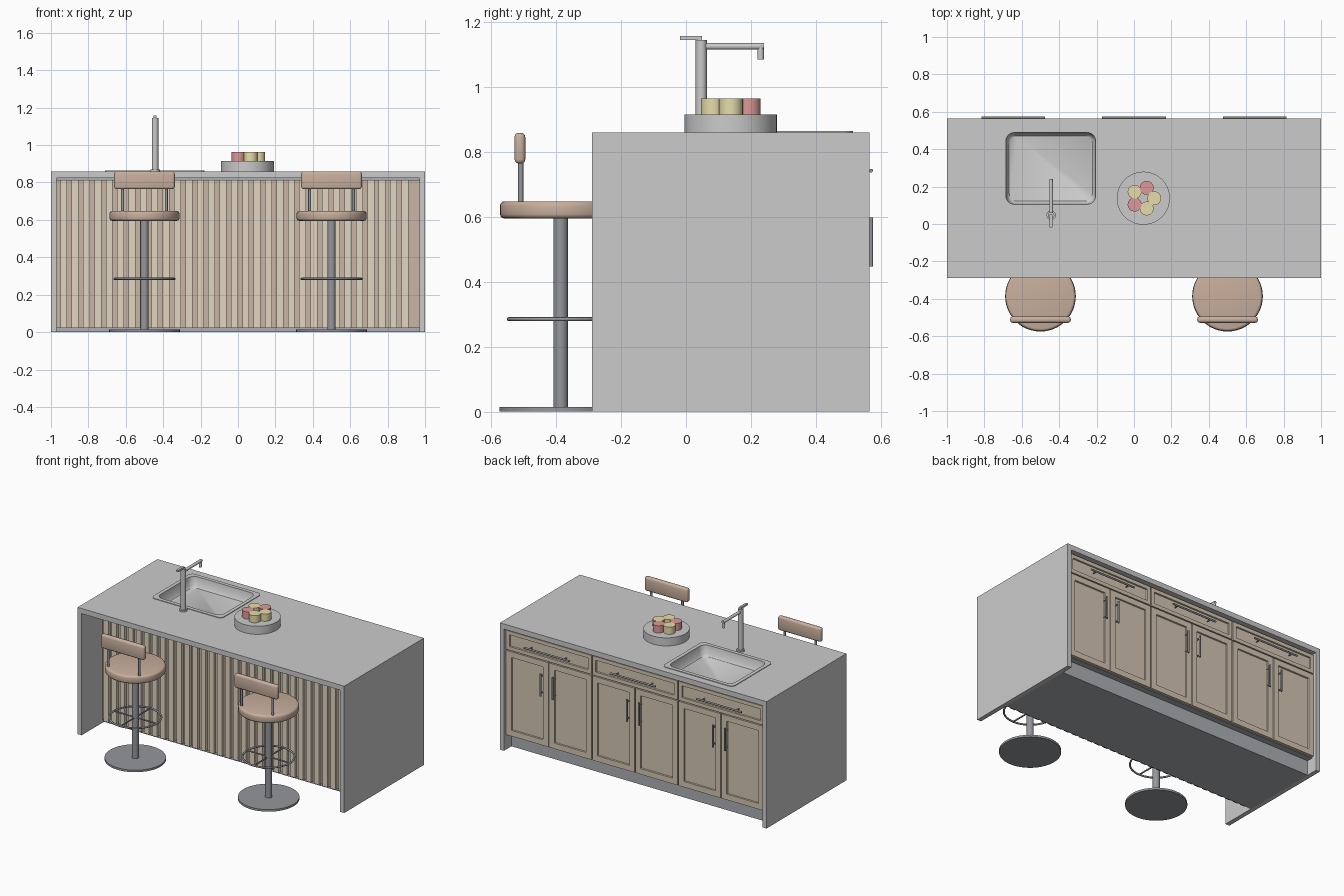
import bpy, bmesh, math
from mathutils import Vector, Matrix

if "Cube" in bpy.data.objects:
    bpy.data.objects.remove(bpy.data.objects["Cube"])


def material(name, r, g, b):
    m = bpy.data.materials.new(name)
    m.diffuse_color = (r, g, b, 1)
    m.use_nodes = True
    m.node_tree.nodes["Principled BSDF"].inputs["Base Color"].default_value = m.diffuse_color
    return m


STONE = material("stone", 0.78, 0.77, 0.75)
STEEL = material("steel", 0.6, 0.6, 0.6)
DARK = material("dark_metal", 0.3, 0.31, 0.33)
PLINTH = material("plinth_grey", 0.42, 0.43, 0.45)
CABINET = material("cabinet_wood", 0.66, 0.57, 0.45)
SLAT = material("slat_wood", 0.76, 0.67, 0.54)
PANEL = material("panel_wood", 0.58, 0.47, 0.38)
LEATHER = material("leather", 0.58, 0.43, 0.34)
RED = material("red_fruit", 0.72, 0.32, 0.32)
YELLOW = material("yellow_fruit", 0.8, 0.72, 0.4)


def finish(name, bm, mat, smooth=False):
    bmesh.ops.recalc_face_normals(bm, faces=bm.faces)
    me = bpy.data.meshes.new(name)
    bm.to_mesh(me)
    bm.free()
    ob = bpy.data.objects.new(name, me)
    bpy.context.collection.objects.link(ob)
    if mat:
        me.materials.append(mat)
    if smooth:
        bpy.ops.object.select_all(action='DESELECT')
        ob.select_set(True)
        bpy.context.view_layer.objects.active = ob
        bpy.ops.object.shade_smooth_by_angle(angle=math.radians(40))
    return ob


def box(name, x, y, z, mat, bevel=0):
    """x, y, z are (low, high) pairs"""
    bm = bmesh.new()
    mid = Vector([(a + b) / 2 for a, b in (x, y, z)])
    size = [b - a for a, b in (x, y, z)]
    bmesh.ops.create_cube(bm, size=1, matrix=Matrix.Translation(mid) @ Matrix.Diagonal((*size, 1)))
    if bevel:
        bmesh.ops.bevel(bm, geom=bm.edges[:], offset=bevel, segments=3, profile=0.5, affect='EDGES')
    return finish(name, bm, mat, bool(bevel))


def rod(name, a, b, r, mat, sides=24, bevel=0):
    """cylinder from point a to point b"""
    a, b = Vector(a), Vector(b)
    d = b - a
    rot = d.to_track_quat('Z', 'Y').to_matrix().to_4x4()
    bm = bmesh.new()
    bmesh.ops.create_cone(bm, cap_ends=True, segments=sides, radius1=r, radius2=r, depth=d.length,
                          matrix=Matrix.Translation((a + b) / 2) @ rot)
    if bevel:
        rims = [e for e in bm.edges if any(len(f.verts) > 4 for f in e.link_faces)]
        bmesh.ops.bevel(bm, geom=rims, offset=bevel, segments=3, profile=0.5, affect='EDGES')
    return finish(name, bm, mat, True)


def shaker_front(name, x, z, rail):
    """door or drawer front with a recessed centre panel"""
    ob = box(name, x, (0.527, 0.547), z, CABINET)
    bm = bmesh.new()
    bm.from_mesh(ob.data)
    face = max(bm.faces, key=lambda f: f.normal.y)
    bmesh.ops.inset_region(bm, faces=[face], thickness=rail)
    bmesh.ops.inset_region(bm, faces=[face], thickness=0.002, depth=-0.01)
    bm.to_mesh(ob.data)
    bm.free()


def handle(name, a, b):
    """bar pull with two standoffs"""
    a, b = Vector(a), Vector(b)
    rod(name, a, b, 0.006, DARK, 12)
    for i, t in enumerate((0.12, 0.88)):
        p = a.lerp(b, t)
        rod(f"{name}_post_{i}", p, (p.x, 0.54, p.z), 0.004, DARK, 8)


# Stone top with waterfall sides
FRONT, BACK, TOP = -0.29, 0.565, 0.86
counter = box("countertop", (-1, 1), (FRONT, BACK), (0.825, TOP), STONE)
for s, n in ((-1, "left"), (1, "right")):
    box(n + "_waterfall_side", sorted((s * 0.97, s)), (FRONT, BACK), (0, 0.825), STONE)

# Cabinet carcass, plinth and slatted front
carcass = box("carcass", (-0.97, 0.97), (-0.05, 0.527), (0.1, 0.825), PLINTH)
box("plinth", (-0.97, 0.97), (-0.05, 0.485), (0, 0.1), PLINTH)
box("front_panel", (-0.97, 0.97), (-0.064, -0.05), (0.022, 0.812), PANEL)
for i in range(31):
    x = -0.95 + i * 0.0608
    box(f"slat_{i}", (x, x + 0.037), (-0.084, -0.064), (0.022, 0.812), SLAT)

# Three cabinet modules: drawer above a pair of doors
W = 1.94 / 3
for i in range(3):
    c = (i - 1) * W
    shaker_front(f"drawer_{i}", (c - W / 2 + 0.004, c + W / 2 - 0.004), (0.683, 0.812), 0.035)
    handle(f"drawer_handle_{i}", (c - 0.17, 0.57, 0.742), (c + 0.17, 0.57, 0.742))
    for s in (-1, 1):
        shaker_front(f"door_{i}_{s}", sorted((c + s * 0.003, c + s * (W / 2 - 0.004))), (0.104, 0.676), 0.055)
        handle(f"door_handle_{i}_{s}", (c + s * 0.045, 0.57, 0.447), (c + s * 0.045, 0.57, 0.598))

# Sink: stacked rounded rectangles, with a cutter for the opening
SX, SY = -0.445, 0.297
bm = bmesh.new()
loops = []
for hx, hy, r, z in ((0.265, 0.217, 0.03, TOP - 0.002), (0.265, 0.217, 0.03, TOP + 0.004),
                     (0.24, 0.192, 0.045, TOP + 0.004), (0.232, 0.184, 0.045, TOP - 0.055),
                     (0.222, 0.174, 0.04, TOP - 0.065)):
    ring = []
    for q, (sx, sy) in enumerate(((1, 1), (-1, 1), (-1, -1), (1, -1))):
        for k in range(7):
            a = math.pi / 2 * (q + k / 6)
            ring.append(bm.verts.new((SX + sx * (hx - r) + r * math.cos(a),
                                      SY + sy * (hy - r) + r * math.sin(a), z)))
    loops.append(ring)
for lo, hi in zip(loops, loops[1:]):
    for k in range(len(lo)):
        j = (k + 1) % len(lo)
        bm.faces.new((lo[k], lo[j], hi[j], hi[k]))
bm.faces.new(loops[-1])
finish("sink", bm, STEEL, True)
cutter = box("sink_cutter", (SX - 0.25, SX + 0.25), (SY - 0.202, SY + 0.202), (0.77, 0.9), None)
cutter.hide_render = True
cutter.display_type = 'WIRE'
for ob in (counter, carcass):
    m = ob.modifiers.new("sink_opening", 'BOOLEAN')
    m.operation = 'DIFFERENCE'
    m.object = cutter

# Tap
TX, TY = -0.443, 0.047
rod("tap_flange", (TX, TY, TOP), (TX, TY, TOP + 0.01), 0.025, STEEL)
rod("tap_column", (TX, TY, TOP), (TX, TY, 1.145), 0.017, STEEL)
rod("tap_spout", (TX, TY, 1.125), (TX, 0.24, 1.125), 0.01, STEEL, 16)
rod("tap_nozzle", (TX, 0.23, 1.085), (TX, 0.23, 1.13), 0.01, STEEL, 16)
box("tap_lever", (TX - 0.008, TX + 0.008), (-0.018, 0.05), (1.145, 1.157), STEEL)

# Fruit dish
rod("dish", (0.05, 0.138, TOP), (0.05, 0.138, 0.915), 0.142, STONE, 40)
for i in range(5):
    a = math.tau * i / 5
    x, y = 0.05 + 0.058 * math.cos(a), 0.138 + 0.058 * math.sin(a)
    rod(f"fruit_{i}", (x, y, 0.9), (x, y, 0.964), 0.037, RED if i in (1, 3) else YELLOW)

# Bar stools
CY = -0.386
for n, cx in (("left", -0.5), ("right", 0.5)):
    p = n + "_stool_"
    rod(p + "base", (cx, CY, 0), (cx, CY, 0.014), 0.189, DARK, 48)
    rod(p + "column", (cx, CY, 0.01), (cx, CY, 0.6), 0.022, DARK)
    rod(p + "seat", (cx, CY, 0.595), (cx, CY, 0.648), 0.187, LEATHER, 48, 0.014)
    bpy.ops.mesh.primitive_torus_add(location=(cx, CY, 0.285), major_radius=0.16, minor_radius=0.006,
                                     major_segments=48, minor_segments=8)
    foot = bpy.context.object
    foot.name = p + "footrest"
    foot.data.materials.append(DARK)
    bpy.ops.object.shade_smooth_by_angle(angle=math.radians(60))
    rod(p + "spoke_x", (cx - 0.16, CY, 0.285), (cx + 0.16, CY, 0.285), 0.005, DARK, 8)
    rod(p + "spoke_y", (cx, CY - 0.16, 0.285), (cx, CY + 0.16, 0.285), 0.005, DARK, 8)
    for s in (-1, 1):
        rod(f"{p}back_post_{s}", (cx + s * 0.117, -0.509, 0.63), (cx + s * 0.117, -0.509, 0.78), 0.008, DARK, 12)
    box(p + "backrest", (cx - 0.162, cx + 0.162), (-0.528, -0.495), (0.764, 0.859), LEATHER, 0.013)
